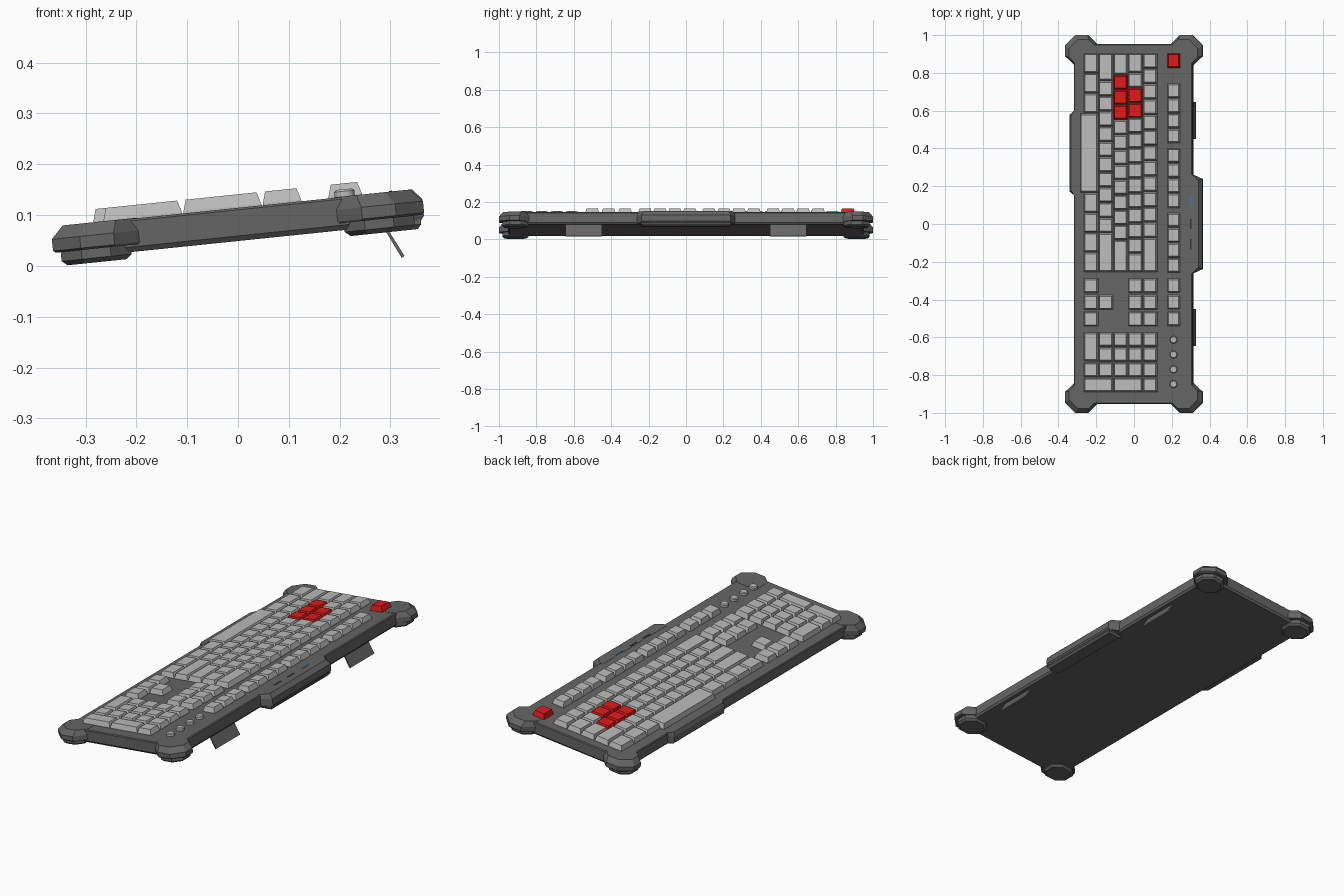
import bpy, bmesh
from math import radians, cos, sin, pi
from mathutils import Matrix, Vector

if "Cube" in bpy.data.objects:
    bpy.data.objects.remove(bpy.data.objects["Cube"])

# Everything is modelled flat, then tipped up towards +x
TILT = Matrix.Translation((0, 0, 0.049)) @ Matrix.Rotation(radians(-5.9), 4, 'Y')


def material(name, rgb):
    m = bpy.data.materials.new(name)
    m.diffuse_color = (*rgb, 1)
    m.use_nodes = True
    m.node_tree.nodes["Principled BSDF"].inputs["Base Color"].default_value = m.diffuse_color
    return m


BODY = material("dark_grey", (0.13, 0.13, 0.13))
KEY = material("light_grey", (0.5, 0.5, 0.5))
RED = material("red", (0.75, 0.01, 0.01))
BLUE = material("blue", (0.03, 0.2, 0.5))
BLACK = material("black", (0.03, 0.03, 0.03))


def build(name, solids, mat):
    """Each solid is a stack of equal-length rings, skinned and capped."""
    bm = bmesh.new()
    for rings in solids:
        loops = [[bm.verts.new(TILT @ Vector(p)) for p in r] for r in rings]
        n = len(loops[0])
        for a, b in zip(loops, loops[1:]):
            for i in range(n):
                j = (i + 1) % n
                bm.faces.new((a[i], a[j], b[j], b[i]))
        bm.faces.new(loops[0])
        bm.faces.new(loops[-1])
    bmesh.ops.recalc_face_normals(bm, faces=bm.faces[:])
    me = bpy.data.meshes.new(name)
    bm.to_mesh(me)
    bm.free()
    me.materials.append(mat)
    ob = bpy.data.objects.new(name, me)
    bpy.context.collection.objects.link(ob)
    return ob


def rect(x0, x1, y0, y1, z, inset=0.0):
    i = inset
    return [(x0 + i, y0 + i, z), (x1 - i, y0 + i, z), (x1 - i, y1 - i, z), (x0 + i, y1 - i, z)]


def ngon(cx, cy, r, z, n, turn=0.0):
    return [(cx + r * cos(turn + 2 * pi * k / n), cy + r * sin(turn + 2 * pi * k / n), z) for k in range(n)]


# Case slab
S = (-0.313, 0.317, -0.952, 0.952)
build("case", [[rect(*S, 0.0, 0.008), rect(*S, 0.010), rect(*S, 0.061), rect(*S, 0.065, 0.004)]], BODY)

# Corner guards: outline scaled about its inner corner to give the chamfer
outline = [(0.196, 0.84), (0.315, 0.84), (0.367, 0.89), (0.367, 0.945),
           (0.312, 1.0), (0.245, 1.0), (0.196, 0.952)]


def guard(sx, sy):
    rings = []
    for z, s in ((0.014, 0.97), (0.018, 1.0), (0.041, 1.0), (0.066, 0.86)):
        rings.append([(sx * (0.196 + (x - 0.196) * s) + 0.003, sy * (0.84 + (y - 0.84) * s), z)
                      for x, y in outline])
    return rings


corners = [(sx, sy) for sx in (-1, 1) for sy in (-1, 1)]
build("corner_guards", [guard(sx, sy) for sx, sy in corners], BODY)

# Octagonal feet
build("feet", [[ngon(sx * 0.28, sy * 0.912, r, z, 8, pi / 8)
                for z, r in ((0.02, 0.075), (-0.004, 0.075), (-0.013, 0.063))]
               for sx, sy in corners], BODY)


# Side bulges on the long edges
def bulge(x_in, x_out, y0, y1, slope, z_levels):
    d = 1 if x_out > x_in else -1
    rings = []
    for z, i in z_levels:
        xo = x_out - d * i
        rings.append([(x_in - d * 0.015, y0, z), (x_in, y0, z), (xo, y0 + slope + i / 2, z),
                      (xo, y1 - slope - i / 2, z), (x_in, y1, z), (x_in - d * 0.015, y1, z)])
    return rings


build("rear_bulge", [bulge(0.315, 0.369, -0.262, 0.262, 0.024,
                           ((0.004, 0.006), (0.012, 0), (0.045, 0), (0.066, 0.018)))], BODY)
build("rear_bulge_underside", [[rect(0.285, 0.362, -0.24, 0.24, 0.01),
                                rect(0.285, 0.362, -0.24, 0.24, -0.004),
                                rect(0.285, 0.362, -0.24, 0.24, -0.013, 0.008)]], BODY)
build("front_bulge", [bulge(-0.312, -0.338, 0.15, 0.60, 0.022,
                            ((0.008, 0.005), (0.014, 0), (0.048, 0), (0.066, 0.01)))], BODY)

# Fold-out legs
leg = ((0.284, 0.004), (0.290, 0.004), (0.323, -0.063), (0.317, -0.066))
build("fold_out_legs", [[[(x, y, z) for x, z in leg] for y in (s * 0.45, s * 0.645)]
                        for s in (-1, 1)], BODY)

# Keys
grey, red = [], []
COLS = [-0.23, -0.151, -0.072, 0.006, 0.085]
F_ROW = 0.21
HALF = 0.038


def key(x0, x1, y_hi, y_lo, is_red=False):
    o, g = 0.009, 0.0018
    a = (x0 + o, x1 + o, y_lo + g, y_hi - g)
    (red if is_red else grey).append([rect(*a, 0.06), rect(*a, 0.068), rect(*a, 0.0915, 0.007)])


def col_key(c, y_hi, y_lo, is_red=False):
    key(COLS[c] - HALF, COLS[c] + HALF, y_hi, y_lo, is_red)


TOP, END = 0.905, -0.255
# Column, end of the first wide key, key count, pitch, red key indices
for c, start, n, pitch, reds in ((1, 0.758, 10, 0.0805, ()),
                                 (2, 0.79, 11, 0.0795, (0, 1, 2)),
                                 (3, 0.80, 12, 0.0795, (1, 2)),
                                 (4, TOP, 12, 0.0815, ())):
    if start < TOP:
        col_key(c, TOP, start)
    for k in range(n):
        col_key(c, start - k * pitch, start - (k + 1) * pitch, k in reds)
    col_key(c, start - n * pitch, END)

# Bottom row with the long space bar
for k in range(3):
    col_key(0, TOP - k * 0.106, TOP - (k + 1) * 0.106)
key(-0.288, COLS[0] + HALF, 0.587, 0.165)
for k in range(4):
    col_key(0, 0.165 - k * 0.105, 0.165 - (k + 1) * 0.105)

# Navigation block and arrows
for k in range(3):
    y = -0.287 - k * 0.088
    for c in (0, 3, 4) if k != 1 else (0, 1, 3, 4):
        col_key(c, y, y - 0.08)

# Number pad
for k in range(3):
    y = -0.573 - k * 0.08
    for c in range(1, 5):
        col_key(c, y, y - 0.077)
col_key(0, -0.573, -0.727)
col_key(0, -0.733, -0.81)
key(COLS[0] - HALF, COLS[1] + HALF, -0.813, -0.89)
key(COLS[2] - HALF, COLS[3] + HALF, -0.813, -0.89)
col_key(4, -0.813, -0.89)

# Function row
key(F_ROW - 0.033, F_ROW + 0.033, TOP, 0.825, True)
for start, n in ((0.745, 4), (0.402, 4), (0.06, 4), (-0.287, 3)):
    for k in range(n):
        y = start - k * (0.08 if n == 4 else 0.088)
        key(F_ROW - 0.033, F_ROW + 0.033, y, y - 0.078)

build("keys", grey, KEY)
build("red_keys", red, RED)

# Round media buttons
build("media_buttons", [[ngon(F_ROW + 0.008, y, r, z, 16) for z, r in
                         ((0.06, 0.02), (0.076, 0.02), (0.08, 0.016))]
                        for y in (-0.613, -0.691, -0.77, -0.848)], KEY)

# Indicator lights
for name, ys, mat in (("lit_indicator", (0.12,), BLUE), ("dark_indicators", (0.0, -0.107), BLACK)):
    build(name, [[rect(0.306, 0.312, y - 0.027, y + 0.027, z) for z in (0.06, 0.0675)] for y in ys], mat)
